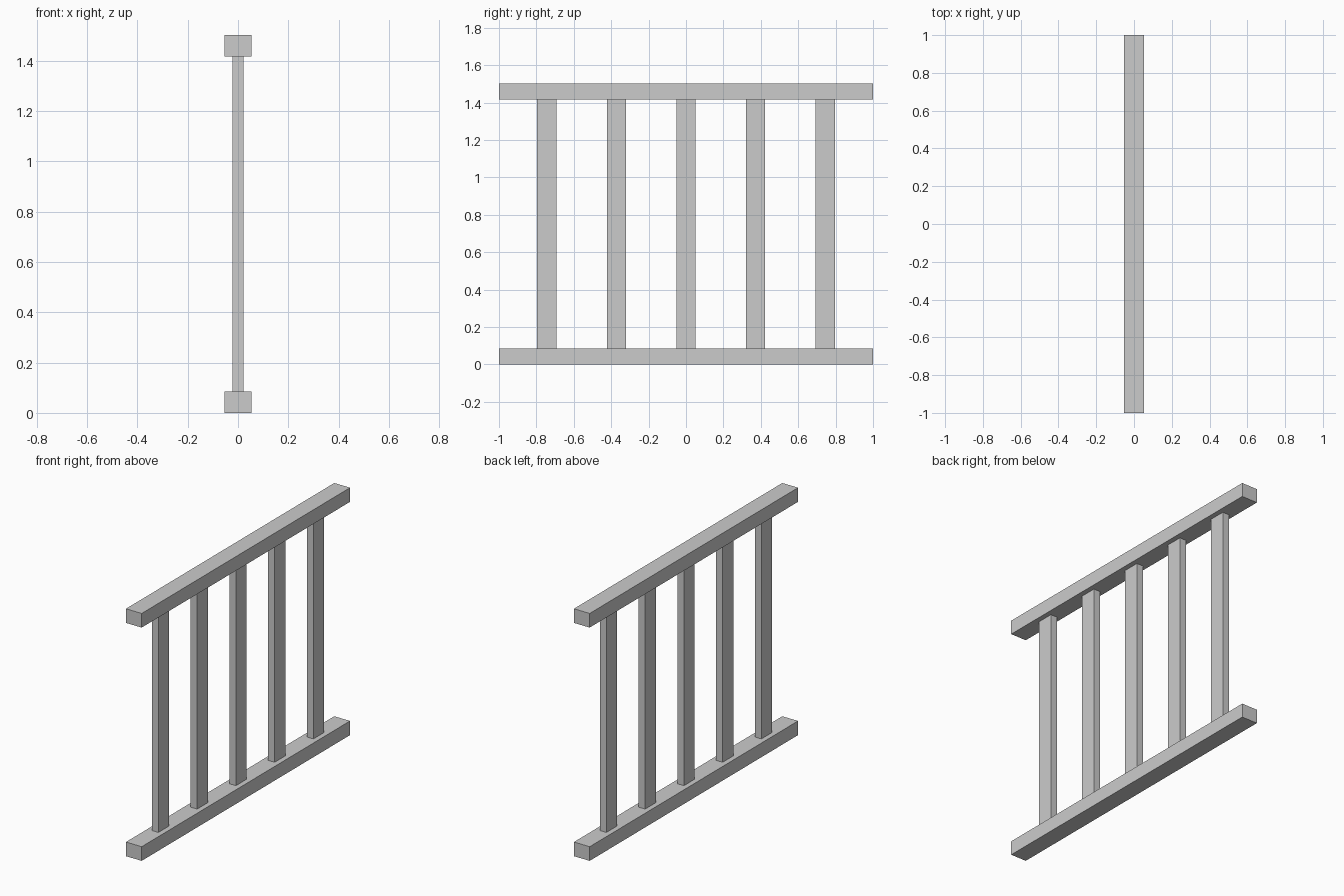
import bpy

if "Cube" in bpy.data.objects:
    bpy.data.objects.remove(bpy.data.objects["Cube"])


def box(name, center, size):
    """Axis-aligned box with its dimensions baked into the mesh."""
    bpy.ops.mesh.primitive_cube_add(size=1, location=center)
    ob = bpy.context.object
    ob.name = name
    ob.scale = size
    bpy.ops.object.transform_apply(location=False, rotation=False, scale=True)
    return ob


HEIGHT = 1.503
RAIL_W, RAIL_H = 0.106, 0.086
SLAT_T, SLAT_W, SPACING = 0.044, 0.103, 0.372

# Horizontal rails
box("bottom_rail", (0, 0, RAIL_H / 2), (RAIL_W, 2, RAIL_H))
box("top_rail", (0, 0, HEIGHT - RAIL_H / 2), (RAIL_W, 2, RAIL_H))

# Five upright slats standing between the rails
for i in range(-2, 3):
    box(f"slat_{i + 3}", (0, i * SPACING, HEIGHT / 2),
        (SLAT_T, SLAT_W, HEIGHT - 2 * RAIL_H))
